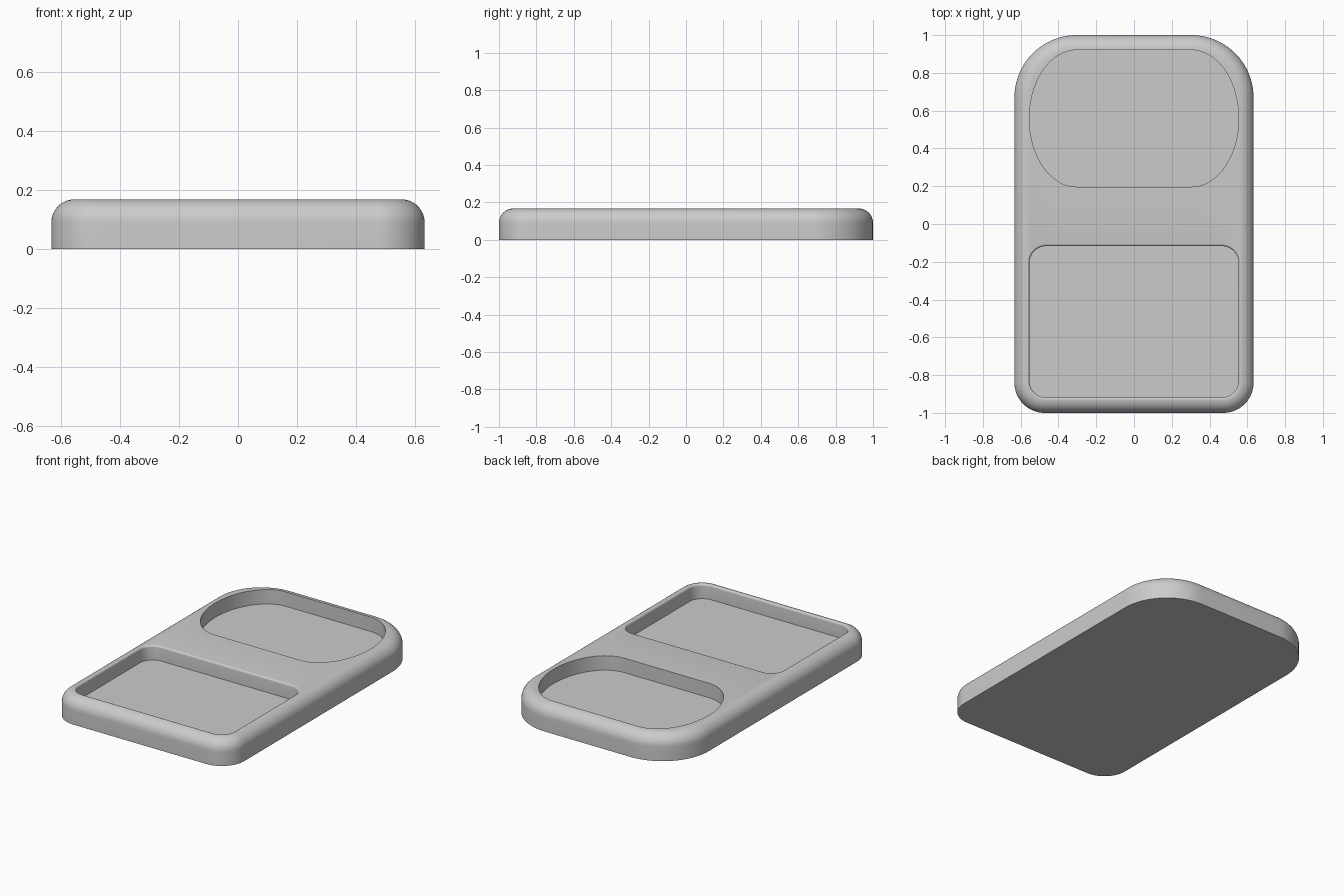
import bpy
import bmesh
from math import sin, cos, pi

HALF_W, HEIGHT = 0.633, 0.168
FILLET, FLOOR_Z, RIM = 0.078, 0.075, 0.012

cube = bpy.data.objects.get("Cube")
if cube:
    bpy.data.objects.remove(cube, do_unlink=True)

grey = bpy.data.materials.new("warm grey plastic")
grey.use_nodes = True
colour = (0.6, 0.6, 0.6, 1)
grey.diffuse_color = colour
grey.node_tree.nodes["Principled BSDF"].inputs["Base Color"].default_value = colour


def outline(half_w, y0, y1, front, back, inset=0, steps=20):
    """Rounded rectangle; front and back are (rx, ry) corner radii."""
    points = []
    corners = [(1, y0, 1, front, -pi / 2), (1, y1, -1, back, 0),
               (-1, y1, -1, back, pi / 2), (-1, y0, 1, front, pi)]
    for side, y, inward, (rx, ry), start in corners:
        for i in range(steps + 1):
            a = start + pi / 2 * i / steps
            points.append((side * (half_w - rx) + (rx - inset) * cos(a),
                           y + inward * ry + (ry - inset) * sin(a)))
    return points


def loft(name, shape, levels):
    """Stack inset copies of an outline; levels are (inset, z)."""
    bm = bmesh.new()
    rings = [[bm.verts.new((x, y, z)) for x, y in outline(*shape, inset=d)]
             for d, z in levels]
    n = len(rings[0])
    for low, high in zip(rings, rings[1:]):
        for i in range(n):
            j = (i + 1) % n
            bm.faces.new((low[i], low[j], high[j], high[i]))
    bm.faces.new(rings[0][::-1])
    bm.faces.new(rings[-1])
    bmesh.ops.remove_doubles(bm, verts=bm.verts, dist=1e-5)
    bmesh.ops.recalc_face_normals(bm, faces=bm.faces)
    mesh = bpy.data.meshes.new(name)
    bm.to_mesh(mesh)
    bm.free()
    mesh.materials.append(grey)
    obj = bpy.data.objects.new(name, mesh)
    bpy.context.collection.objects.link(obj)
    return obj


# Tray body: straight sides, then a quarter-round top edge
arc = [pi / 2 * i / 10 for i in range(11)]
body_levels = [(0, 0)] + [(FILLET * (1 - cos(a)), HEIGHT - FILLET * (1 - sin(a))) for a in arc]
body = loft("tray_body", (HALF_W, -1, 1, (0.16, 0.16), (0.33, 0.33)), body_levels)

# Pocket cutters: a rounded rectangle with a softened rim, and an oval one
rim_levels = [(-RIM * (1 - cos(a)), HEIGHT - RIM * (1 - sin(a))) for a in
              [pi / 2 * i / 5 for i in range(6)]]
rim_levels = [(d, HEIGHT - RIM + RIM * sin(pi / 2 * i / 5)) for i, (d, z) in enumerate(rim_levels)]
rim_levels = [(-RIM * (1 - cos(pi / 2 * i / 5)), HEIGHT - RIM + RIM * sin(pi / 2 * i / 5))
              for i in range(6)]
rect_cutter = loft("front_pocket_cutter", (0.554, -0.919, -0.117, (0.09, 0.09), (0.09, 0.09)),
                   [(0, FLOOR_Z)] + rim_levels + [(-RIM, HEIGHT + 0.1)])
oval_cutter = loft("back_pocket_cutter", (0.554, 0.197, 0.921, (0.25, 0.362), (0.25, 0.362)),
                   [(0, FLOOR_Z), (0, HEIGHT + 0.1)])

# Cut the pockets and shade
bpy.ops.object.select_all(action="DESELECT")
bpy.context.view_layer.objects.active = body
body.select_set(True)
for cutter in (rect_cutter, oval_cutter):
    cutter.hide_render = True
    mod = body.modifiers.new("pocket", "BOOLEAN")
    mod.operation, mod.solver, mod.object = "DIFFERENCE", "EXACT", cutter
    bpy.ops.object.modifier_apply(modifier=mod.name)
    bpy.data.objects.remove(cutter, do_unlink=True)
bpy.ops.object.shade_smooth_by_angle(angle=pi / 6)
